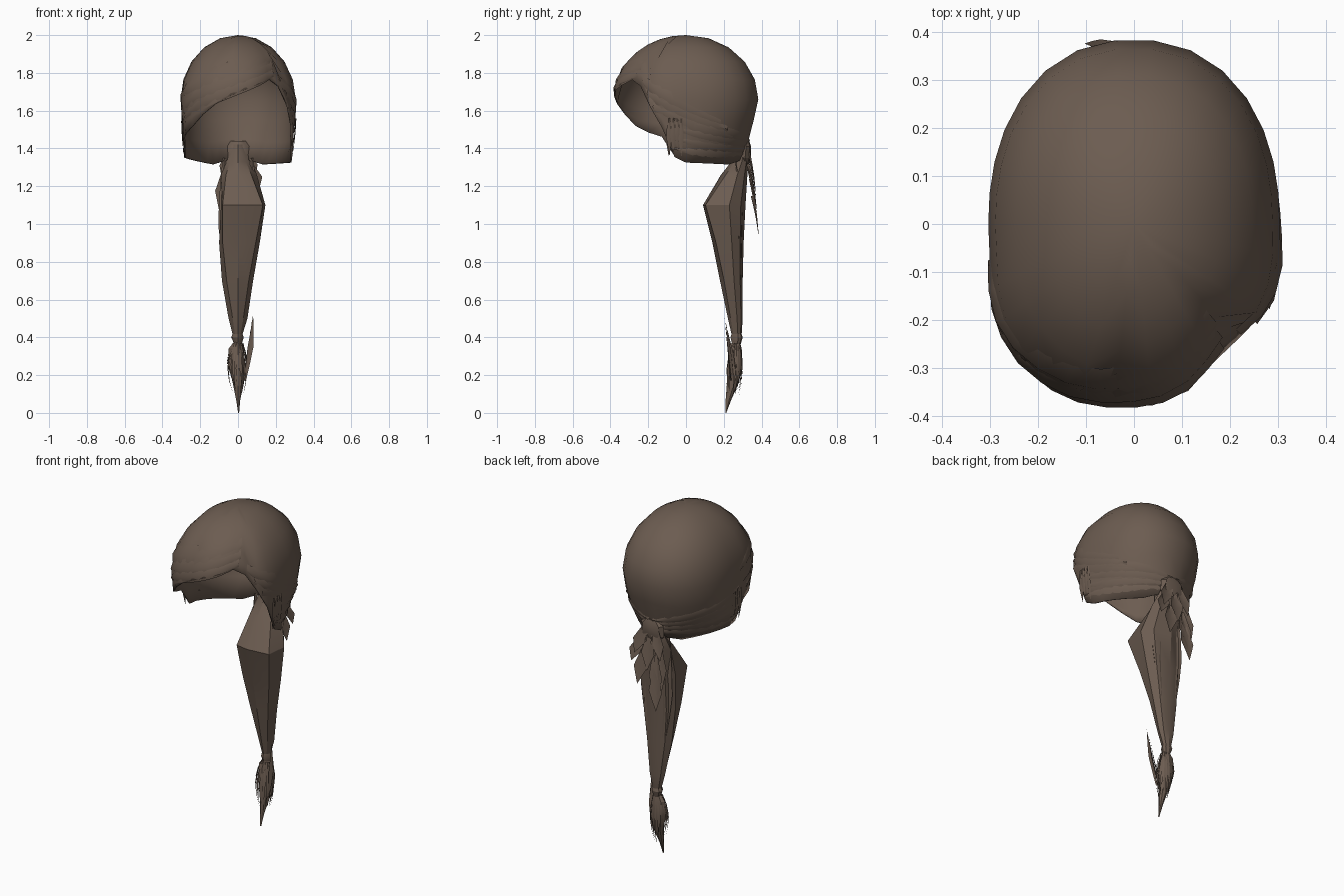
import bpy, math, random
from mathutils import Vector

if "Cube" in bpy.data.objects:
    bpy.data.objects.remove(bpy.data.objects["Cube"])

random.seed(4)
hair = bpy.data.materials.new("brown hair")
hair.diffuse_color = (0.15, 0.108, 0.082, 1)
hair.use_nodes = True
hair.node_tree.nodes["Principled BSDF"].inputs["Base Color"].default_value = hair.diffuse_color


def make(name, verts, faces, angle=40):
    me = bpy.data.meshes.new(name)
    me.from_pydata([tuple(v) for v in verts], [], faces)
    me.materials.append(hair)
    ob = bpy.data.objects.new(name, me)
    bpy.context.collection.objects.link(ob)
    bpy.ops.object.select_all(action='DESELECT')
    ob.select_set(True)
    bpy.context.view_layer.objects.active = ob
    bpy.ops.object.shade_smooth_by_angle(angle=math.radians(angle))
    return ob


def interp(table, x):
    for (x0, y0), (x1, y1) in zip(table, table[1:]):
        if x <= x1:
            return y0 + (y1 - y0) * (x - x0) / (x1 - x0)
    return table[-1][1]


# Hairline height by azimuth: 0 right, 90 back, 180 left, 270 front
HAIRLINE = [(0, 1.325), (60, 1.315), (90, 1.35), (120, 1.315), (170, 1.345), (195, 1.36),
            (203, 1.46), (224, 1.5), (240, 1.58), (255, 1.65), (270, 1.70), (290, 1.745),
            (306, 1.78), (319, 1.67), (332, 1.55), (341, 1.46), (346, 1.36), (360, 1.325)]
# Fuller swept side on the left, dip at the parting on the right
FULLNESS = [(0, 1), (195, 1), (212, 1.06), (225, 1.06), (240, 1.03), (260, 1), (285, 1),
            (300, 0.93), (315, 0.93), (328, 1.01), (345, 1.02), (360, 1)]


def scalp(a, z, off=0.0):
    """Point on the head surface at azimuth a (degrees) and height z."""
    a %= 360
    c, s = math.cos(math.radians(a)), math.sin(math.radians(a))
    p = 2.2
    r = (abs(c / 0.302) ** p + abs(s / 0.383) ** p) ** (-1 / p)
    r *= 1 + (interp(FULLNESS, a) - 1) * min(1, max(0, (1.95 - z) / 0.25))
    if z > 1.66:
        r *= math.sqrt(max(0, 1 - ((z - 1.66) / 0.34) ** 2))
    else:
        r *= 1 - (1.66 - z) / 0.34 * (0.07 + 0.13 * max(0, s) ** 2)
    if z < 1.5 and s > 0:  # nape pulled in toward the tail root
        r *= 1 - 0.17 * (1.5 - z) / 0.18 * abs(2 * s * c)
    r += off
    return Vector((r * c, r * s, z))


# Cap of hair, open over the face and under the nape
SEG, RINGS = 30, 8
verts, faces = [(0, 0, 2.0)], []
for j in range(1, RINGS + 1):
    for i in range(SEG):
        a = 360 * i / SEG
        low = interp(HAIRLINE, a)
        t = j / RINGS
        if low > 1.66:
            end = math.acos((low - 1.66) / 0.34)
            z = 1.66 + 0.34 * math.cos(end * t)
        else:
            split = 0.625
            z = (1.66 + 0.34 * math.cos(math.pi / 2 * t / split) if t < split
                 else 1.66 - (1.66 - low) * (t - split) / (1 - split))
        verts.append(scalp(a, z, 0.002))
for i in range(SEG):
    k = (i + 1) % SEG
    faces.append((0, 1 + i, 1 + k))
    for j in range(RINGS - 1):
        b = 1 + j * SEG
        faces.append((b + i, b + SEG + i, b + SEG + k, b + k))
cap = make("hair_cap", verts, faces)
shell = cap.modifiers.new("thickness", 'SOLIDIFY')
shell.thickness, shell.offset = 0.008, -1


def lock(name, rows):
    """Arched ribbon from rows of (edge, ridge, edge) points."""
    v = [p for row in rows for p in row]
    f = []
    for i in range(len(rows) - 1):
        for k in range(2):
            b = 3 * i + k
            f.append((b, b + 1, b + 4, b + 3))
    return make(name, v, f, 50)


def scalp_lock(name, a0, a1, z0, z1, width, sag=0.0, n=9, lift=0.007):
    """Lock lying on the head between two azimuths and heights."""
    rows = []
    for i in range(n):
        t = i / (n - 1)
        a, z = a0 + (a1 - a0) * t, z0 + (z1 - z0) * t - sag * math.sin(math.pi * t)
        w = width * (0.25 + 0.75 * math.sin(math.pi * min(1, 0.12 + 0.8 * t)))
        rows.append((scalp(a, z + w / 2, -0.003), scalp(a, z, lift), scalp(a, z - w / 2, -0.003)))
    lock(name, rows)


# Swept fringe across the forehead
for i, (top, end, w) in enumerate([(1.80, 1.54, 0.08), (1.84, 1.58, 0.09), (1.89, 1.66, 0.10)]):
    scalp_lock(f"fringe_lock_{i}", 306 + 2 * i, 208 - 7 * i, top, end, w, -0.02, 12)
# Side hair drawn back from the parting
for i in range(3):
    scalp_lock(f"parting_lock_{i}", 314 + 7 * i, 395 + 8 * i, 1.76 - 0.07 * i, 1.54 - 0.04 * i, 0.09, 0.02)
# Nape bands gathered toward the tail root, on both sides
for i in range(4):
    for side, a0, a1 in (("right", -12, 88), ("left", 195, 92)):
        scalp_lock(f"nape_band_{side}_{i}", a0, a1, 1.56 - 0.055 * i, 1.44 - 0.022 * i, 0.065, 0.015)


def wisp(name, start, end, width, bulge=(0, 0, 0), side=(1, 0, 0), n=5):
    """Pointed lock from start to end."""
    s, e, side, bulge = Vector(start), Vector(end), Vector(side).normalized(), Vector(bulge)
    lift = (e - s).cross(side).normalized() * width * 0.2
    rows = []
    for i in range(n):
        t = i / (n - 1)
        c = s.lerp(e, t) + bulge * math.sin(math.pi * t)
        w = side * width / 2 * (0.45 + 1.1 * t if t < 0.5 else 2 * (1 - t) + 0.02)
        rows.append((c - w, c + lift * (1 - t), c + w))
    lock(name, rows)


# Loose wisps at the temples
for i in range(4):
    for sx, a in ((1, 343 + 4 * i), (-1, 198 - 4 * i)):
        wisp(f"temple_wisp_{i}_{'right' if sx > 0 else 'left'}", scalp(a, 1.56, 0.005),
             scalp(a, 1.36 + 0.02 * (i % 3), 0.003), 0.03, (0.004 * sx, 0, 0), (0, 1, 0))


def loft(name, sections, spin=8):
    """Tube from sections (z, left, right, front, back, front squareness)."""
    v, f = [], []
    for z, x0, x1, y0, y1, *square in sections:
        q = square[0] if square else 0.8
        ym = y0 + (y1 - y0) * 0.62
        for i in range(spin):
            a = 2 * math.pi * i / spin
            c, s = math.cos(a), math.sin(a)
            kx = ky = 1
            if s < -0.1 and abs(c) > 0.1:
                kx, ky = q, max(1, q)
            v.append((c * kx * (x1 if c > 0 else -x0),
                      ym + s * ky * ((y1 - ym) if s > 0 else (ym - y0)), z))
    for j in range(len(sections) - 1):
        for i in range(spin):
            k = (i + 1) % spin
            f.append((j * spin + i, j * spin + k, (j + 1) * spin + k, (j + 1) * spin + i))
    f += [tuple(range(spin))[::-1], tuple(range(len(v) - spin, len(v)))]
    return make(name, v, f, 30)


# Long tail, squared off toward the front, narrowing to the tie
loft("tail", [(1.42, -0.04, 0.04, 0.275, 0.335), (1.33, -0.075, 0.075, 0.24, 0.33),
              (1.26, -0.09, 0.1, 0.185, 0.325, 1.0), (1.10, -0.09, 0.145, 0.09, 0.315, 1.28),
              (0.90, -0.10, 0.115, 0.14, 0.305, 1.15), (0.70, -0.085, 0.08, 0.18, 0.30, 1.0),
              (0.50, -0.05, 0.05, 0.222, 0.30), (0.42, -0.03, 0.025, 0.24, 0.295),
              (0.38, -0.017, 0.017, 0.25, 0.285)])
# Knot at the root and tie near the end
loft("root_knot", [(1.44, -0.04, 0.04, 0.295, 0.335), (1.41, -0.075, 0.075, 0.275, 0.345),
                   (1.35, -0.075, 0.075, 0.26, 0.345), (1.31, -0.04, 0.04, 0.27, 0.33)])
loft("tail_tie", [(0.43, -0.025, 0.02, 0.245, 0.29), (0.40, -0.036, 0.03, 0.235, 0.3),
                  (0.365, -0.02, 0.02, 0.245, 0.29)])
# Brush-like tuft below the tie
loft("tuft", [(0.38, -0.018, 0.018, 0.245, 0.285), (0.34, -0.05, 0.03, 0.228, 0.295),
              (0.25, -0.05, 0.04, 0.222, 0.298), (0.16, -0.028, 0.032, 0.217, 0.28),
              (0.07, -0.01, 0.012, 0.21, 0.24), (0.0, 0.002, 0.006, 0.208, 0.213)])
for i in range(16):
    a = 2 * math.pi * i / 16
    c, s = math.cos(a), math.sin(a)
    wisp(f"tuft_strand_{i}", (0.025 * c, 0.265 + 0.02 * s, 0.37),
         (0.03 * c, 0.25 + 0.03 * s, random.uniform(0.08, 0.2)), 0.016,
         (0.026 * c - 0.004, 0.016 * s, 0), (-s, c, 0))
for i in range(3):
    wisp(f"stray_tuft_lock_{i}", (0.035, 0.235 + 0.015 * i, 0.17), (0.08 - 0.007 * i, 0.203 + 0.008 * i, 0.52 - 0.04 * i),
         0.03, (0.008, 0, 0), (1, 0.6 * i, 0))

# Long strands along the tail
for i, (x, y, z1) in enumerate([(-0.09, 0.27, 0.62), (-0.05, 0.305, 0.5), (0.0, 0.315, 0.45),
                                (0.05, 0.305, 0.5), (0.09, 0.27, 0.68)]):
    wisp(f"tail_strand_{i}", (x * 0.8, y, 1.35), (x * 0.45, 0.285, z1), 0.04, (x * 0.3, 0, 0), n=7)

# Short layered locks hanging behind the root
for i, (x, y, z, dx, length) in enumerate([
        (-0.03, 0.335, 1.40, -0.05, 0.18), (0.03, 0.335, 1.40, 0.06, 0.17),
        (0.0, 0.345, 1.35, 0.0, 0.20), (-0.06, 0.34, 1.30, -0.035, 0.25),
        (0.06, 0.335, 1.32, 0.05, 0.14), (-0.04, 0.35, 1.24, -0.03, 0.24),
        (0.03, 0.35, 1.26, 0.03, 0.20), (-0.05, 0.36, 1.15, -0.02, 0.22)]):
    wisp(f"root_lock_{i}", (x, y, z), (x + dx, y + 0.025, z - length), 0.085, (0, 0.004, 0))
